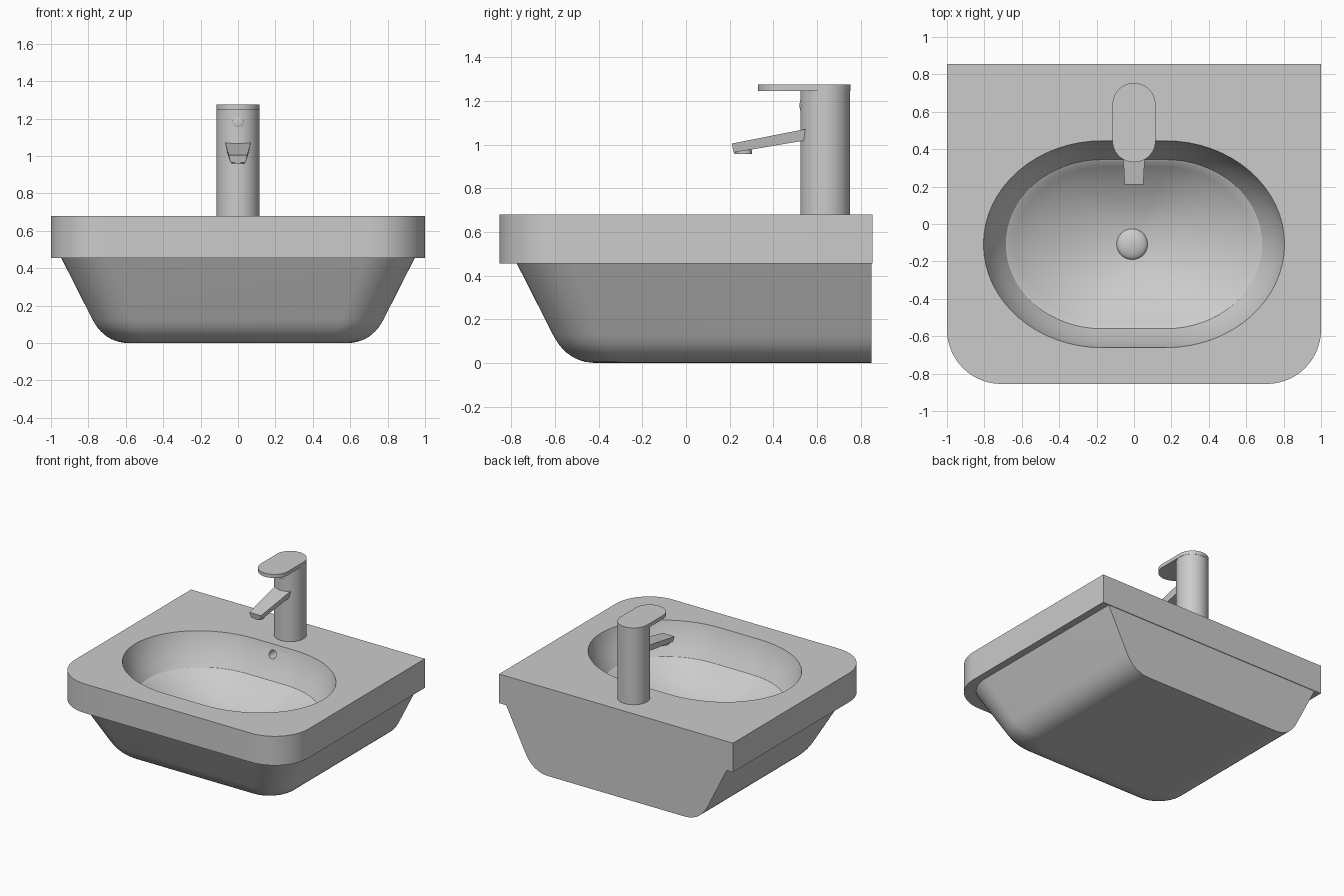
import bpy, bmesh
from math import sin, cos, pi, radians

if "Cube" in bpy.data.objects:
    bpy.data.objects.remove(bpy.data.objects["Cube"])


def finish(ob, angle=30):
    bpy.ops.object.select_all(action='DESELECT')
    ob.select_set(True)
    bpy.context.view_layer.objects.active = ob
    bpy.ops.object.shade_smooth_by_angle(angle=radians(angle))


def loft(name, rings):
    """Closed solid through rings of equal point count, capped at both ends."""
    bm = bmesh.new()
    loops = [[bm.verts.new(p) for p in ring] for ring in rings]
    n = len(loops[0])
    for a, b in zip(loops, loops[1:]):
        for i in range(n):
            j = (i + 1) % n
            bm.faces.new((a[i], a[j], b[j], b[i]))
    bm.faces.new(loops[0][::-1])
    bm.faces.new(loops[-1])
    bmesh.ops.recalc_face_normals(bm, faces=bm.faces[:])
    me = bpy.data.meshes.new(name)
    bm.to_mesh(me)
    bm.free()
    ob = bpy.data.objects.new(name, me)
    bpy.context.collection.objects.link(ob)
    return ob


def outline(hx, yf, yb, r, z, n=14):
    """Square at the back, rounded at the two front corners."""
    pts = [(hx, yb, z), (-hx, yb, z)]
    for side, start in ((-1, pi), (1, 1.5 * pi)):
        for i in range(n + 1):
            a = start + i / n * pi / 2
            pts.append((side * (hx - r) + r * cos(a), yf + r + r * sin(a), z))
    return pts


def oval(hx, hy, z, cy=0, flat_x=0.0, flat_y=0.0, cx=0, n=16):
    """Ellipse quarters separated by straight runs."""
    pts = []
    for q in range(4):
        sx = 1 if q in (0, 3) else -1
        sy = 1 if q < 2 else -1
        for i in range(n + 1):
            if i == n and not (flat_x if q % 2 == 0 else flat_y):
                continue
            a = (q + i / n) * pi / 2
            pts.append((cx + sx * flat_x + (hx - flat_x) * cos(a),
                        cy + sy * flat_y + (hy - flat_y) * sin(a), z))
    return pts


# Basin: tapered underside and slab in one solid
rings = []
for i in range(11):
    t = i / 10
    hx = .58 * (1 - t) ** 2 + 2 * .715 * t * (1 - t) + .78 * t * t
    d = .945 - hx
    rings.append(outline(hx, -.775 + d, .85, .27 - .3 * d, .13 * t * t))
rings.append(outline(.945, -.775, .85, .27, .455))
rings.append(outline(1, -.855, .855, .29, .455))
rings.append(outline(1, -.855, .855, .29, .68))
basin = loft("basin", rings)

# Bowl cutter: curved wall, thin ledge, dished floor
CY = -.108
bowl = []
for i in range(8):
    t = i / 8 + .06
    bowl.append(oval(.675 * t, .442 * t, .24 + .2 * t * t, CY, .17 * t))
bowl += [oval(.675, .442, .444, CY, .17), oval(.685, .452, .448, CY, .17)]
for hx, hy, z in ((.73, .488, .51), (.768, .52, .58), (.793, .543, .64),
                  (.805, .553, .68), (.812, .56, .72)):
    bowl.append(oval(hx, hy, z, CY, .17))
bowl_cutter = loft("bowl_cutter", bowl)

# Overflow hole cutter
bpy.ops.mesh.primitive_cylinder_add(vertices=24, radius=.03, depth=.2,
                                    location=(0, .4, .61), rotation=(pi / 2, 0, 0))
hole_cutter = bpy.context.object
hole_cutter.name = "overflow_cutter"

for cutter in (bowl_cutter, hole_cutter):
    cutter.hide_render = True
    bpy.ops.object.select_all(action='DESELECT')
    bpy.context.view_layer.objects.active = basin
    basin.select_set(True)
    m = basin.modifiers.new("cut", 'BOOLEAN')
    m.operation, m.solver, m.object = 'DIFFERENCE', 'EXACT', cutter
    bpy.ops.object.modifier_apply(modifier=m.name)
    bpy.data.objects.remove(cutter)
finish(basin)

# Drain cap
bpy.ops.mesh.primitive_uv_sphere_add(segments=32, ring_count=16, radius=.083,
                                     location=(-.01, CY, .245))
drain = bpy.context.object
drain.name = "drain_cap"
drain.scale.z = .4
finish(drain)

# Tap column and lever plate
finish(loft("tap_body", [oval(.114, .114, z, .638) for z in (.66, 1.25)]))
finish(loft("tap_lever", [oval(.115, .212, z, .542, 0, .097) for z in (1.247, 1.275)]))

# Spout: tapered bar, wider on top, sloping down to the front
def bar(y, zt, zb, wt, wb, dy=0):
    return [(-wt, y, zt), (wt, y, zt), (wb, y + dy, zb), (-wb, y + dy, zb)]

finish(loft("tap_spout", [bar(.58, 1.078, 1.025, .07, .06),
                          bar(.21, 1.005, .964, .05, .04, .008)]))
finish(loft("spout_outlet", [oval(.034, .04, z, y) for z, y in ((.957, .263), (.985, .26))]))

# Button on the front of the tap
bpy.ops.mesh.primitive_uv_sphere_add(segments=24, ring_count=12, radius=.03,
                                     location=(0, .528, 1.18))
button = bpy.context.object
button.name = "tap_button"
button.scale.y = .25
finish(button)
